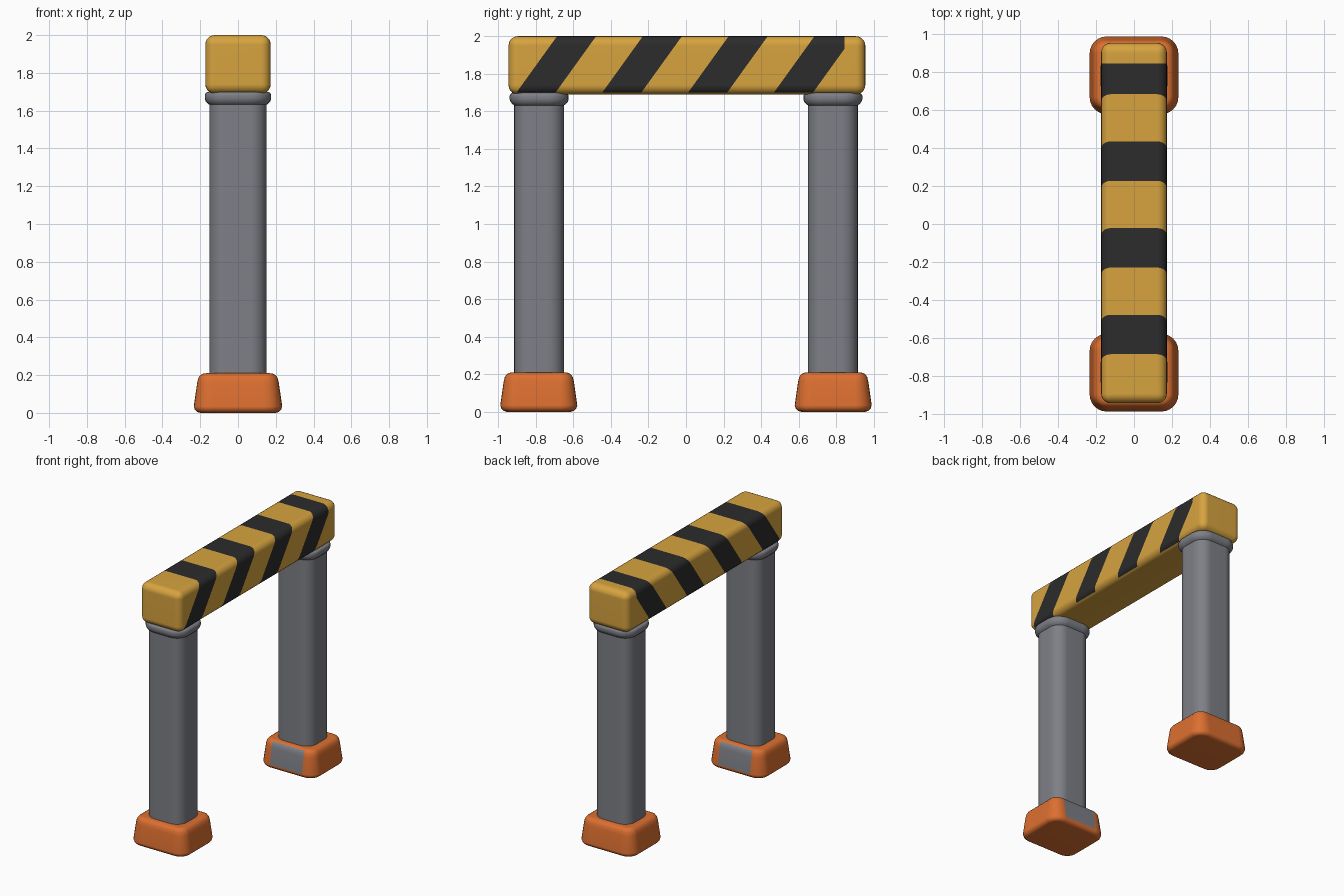
import bpy, bmesh, math
from mathutils import Vector

if "Cube" in bpy.data.objects:
    bpy.data.objects.remove(bpy.data.objects["Cube"])


def material(name, rgb):
    m = bpy.data.materials.new(name)
    m.diffuse_color = (*rgb, 1)
    m.use_nodes = True
    m.node_tree.nodes["Principled BSDF"].inputs["Base Color"].default_value = m.diffuse_color
    return m


YELLOW = material("warning yellow", (0.68, 0.37, 0.05))
BLACK = material("stripe black", (0.025, 0.025, 0.025))
GREY = material("post grey", (0.21, 0.215, 0.24))
ORANGE = material("foot orange", (0.72, 0.16, 0.03))


def finish(bm, name, mats):
    bmesh.ops.recalc_face_normals(bm, faces=bm.faces[:])
    me = bpy.data.meshes.new(name)
    bm.to_mesh(me)
    bm.free()
    for m in mats:
        me.materials.append(m)
    ob = bpy.data.objects.new(name, me)
    bpy.context.collection.objects.link(ob)
    bpy.ops.object.select_all(action='DESELECT')
    ob.select_set(True)
    bpy.context.view_layer.objects.active = ob
    bpy.ops.object.shade_smooth_by_angle(angle=math.radians(40))
    mod = ob.modifiers.new("even shading", 'WEIGHTED_NORMAL')
    mod.keep_sharp = True
    return ob


def cut(bm, point, normal):
    bmesh.ops.bisect_plane(bm, geom=bm.verts[:] + bm.edges[:] + bm.faces[:],
                           plane_co=point, plane_no=normal, dist=1e-5)


def rounded_rect(hx, hy, r, n=6):
    pts = []
    for k, (sx, sy) in enumerate([(1, 1), (-1, 1), (-1, -1), (1, -1)]):
        for i in range(n + 1):
            a = math.pi / 2 * (k + i / n)
            pts.append((sx * (hx - r) + r * math.cos(a), sy * (hy - r) + r * math.sin(a)))
    return pts


def loft(rings, hx, hy, r, cy):
    """Stack of rounded rectangles; each ring is (z, outward offset)."""
    bm = bmesh.new()
    loops = [[bm.verts.new((x, y + cy, z)) for x, y in rounded_rect(hx + o, hy + o, r + o)]
             for z, o in rings]
    for a, b in zip(loops, loops[1:]):
        for i in range(len(a)):
            j = (i + 1) % len(a)
            bm.faces.new((a[i], a[j], b[j], b[i]))
    bm.faces.new(loops[0][::-1])
    bm.faces.new(loops[-1])
    return bm


# Feet and posts, one at each end
foot_rings = [(0, -0.035), (0.005, -0.018), (0.016, -0.006), (0.035, 0), (0.16, -0.018),
              (0.185, -0.024), (0.2, -0.035), (0.207, -0.048), (0.21, -0.065)]
post_rings = [(0.15, 0), (1.632, 0), (1.638, 0.009), (1.65, 0.019), (1.665, 0.024),
              (1.682, 0.024), (1.692, 0.02), (1.7, 0.01)]
for side, label in ((-1, "front"), (1, "back")):
    foot = loft(foot_rings, 0.234, 0.205, 0.09, side * 0.784)
    # grey panel on the inner face of the foot
    for x in (-0.135, 0.135):
        cut(foot, (x, 0, 0), (1, 0, 0))
    foot.normal_update()
    for f in foot.faces:
        c = f.calc_center_median()
        inner = (side * c.y) < 0.625 and abs(c.x) < 0.135
        f.material_index = int(inner and 0.035 < c.z < 0.2)
    finish(foot, label + "_foot", [ORANGE, GREY])
    finish(loft(post_rings, 0.152, 0.133, 0.085, side * 0.782), label + "_post", [GREY])

# Crossbeam with slanted stripes cut into its faces
bm = bmesh.new()
bmesh.ops.create_cube(bm, size=1)
for v in bm.verts:
    v.co = Vector((v.co.x * 0.346, v.co.y * 1.9 + 0.005, v.co.z * 0.31 + 1.845))
bmesh.ops.bevel(bm, geom=bm.edges[:], offset=0.05, segments=5, profile=0.5, affect='EDGES')
SLOPE, START, STEP, WIDTH, END = 0.72, -0.91, 0.457, 0.208, 0.845
for i in range(4):
    for y in (START + i * STEP, START + i * STEP + WIDTH):
        cut(bm, (0, y, 1.69), Vector((0, 1, -SLOPE)).normalized())
cut(bm, (0, END, 0), (0, 1, 0))
bm.normal_update()
for f in bm.faces:
    c = f.calc_center_median()
    u = c.y - SLOPE * (c.z - 1.69) - START
    striped = 0 <= u < 4 * STEP and u % STEP < WIDTH
    f.material_index = int(striped and c.y < END and f.normal.z > -0.75 and f.normal.y > -0.8)
finish(bm, "striped_crossbeam", [YELLOW, BLACK])
